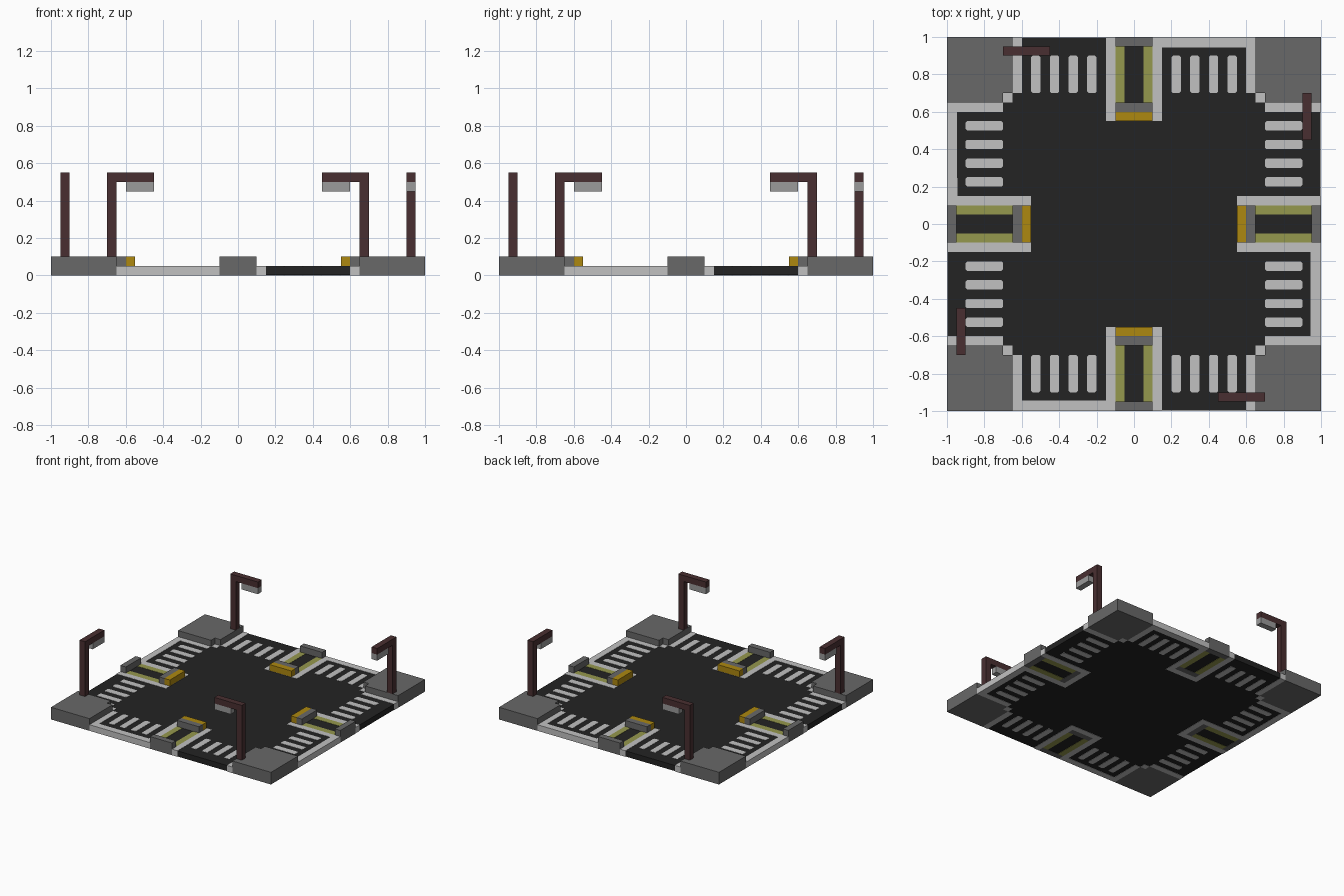
import bpy, bmesh, math
from mathutils import Matrix

if "Cube" in bpy.data.objects:
    bpy.data.objects.remove(bpy.data.objects["Cube"])


def material(name, r, g, b):
    lin = [((c / 255 + 0.055) / 1.055) ** 2.4 if c > 10 else c / 255 / 12.92 for c in (r, g, b)]
    m = bpy.data.materials.new(name)
    m.diffuse_color = (*lin, 1)
    m.use_nodes = True
    m.node_tree.nodes["Principled BSDF"].inputs["Base Color"].default_value = m.diffuse_color
    return m


ASPHALT = material("asphalt_black", 35, 35, 35)
PAVEMENT = material("pavement_grey", 104, 104, 104)
WHITE = material("paint_white", 193, 193, 193)
OLIVE = material("verge_olive", 149, 152, 77)
ORANGE = material("barrier_orange", 173, 136, 16)
BROWN = material("post_brown", 73, 47, 49)
LAMP = material("lamp_grey", 155, 155, 155)

SIDES = ("south", "east", "north", "west")


def prism(name, outline, lo, hi, mat, axis="z", turn=0):
    """Extrude an outline: XY outline along z, or XZ outline along y."""
    bm = bmesh.new()
    place = (lambda u, v, w: (u, v, w)) if axis == "z" else (lambda u, v, w: (u, w, v))
    face = bm.faces.new([bm.verts.new(place(u, v, lo)) for u, v in outline])
    ext = bmesh.ops.extrude_face_region(bm, geom=[face])
    moved = [g for g in ext["geom"] if isinstance(g, bmesh.types.BMVert)]
    bmesh.ops.translate(bm, verts=moved, vec=place(0, 0, hi - lo))
    bm.transform(Matrix.Rotation(turn * math.pi / 2, 4, "Z"))
    bmesh.ops.recalc_face_normals(bm, faces=bm.faces)
    mesh = bpy.data.meshes.new(name)
    bm.to_mesh(mesh)
    bm.free()
    mesh.materials.append(mat)
    ob = bpy.data.objects.new(name, mesh)
    bpy.context.collection.objects.link(ob)
    return ob


def box(name, x0, x1, y0, y1, z0, z1, mat, turn=0, cut=0.0):
    """Box with optional chamfered vertical edges."""
    if cut:
        pts = [(x0 + cut, y0), (x1 - cut, y0), (x1, y0 + cut), (x1, y1 - cut),
               (x1 - cut, y1), (x0 + cut, y1), (x0, y1 - cut), (x0, y0 + cut)]
    else:
        pts = [(x0, y0), (x1, y0), (x1, y1), (x0, y1)]
    return prism(name, pts, z0, z1, mat, turn=turn)


# Road slab, a hair smaller than the markings that pass through it
E = 0.002
box("road_slab", -1 + E, 1 - E, -1 + E, 1 - E, E, 0.05 - E, ASPHALT)

for t, side in enumerate(SIDES):
    # Raised pavement corner with a notched inner corner
    prism(f"pavement_corner_{side}",
          [(0.65, -1), (1, -1), (1, -0.65), (0.7, -0.65), (0.7, -0.7), (0.65, -0.7)],
          0, 0.1, PAVEMENT, turn=t)
    box(f"kerb_corner_{side}", 0.65, 0.7, -0.7, -0.65, 0, 0.05, WHITE, t)

    # Kerbs beside the road and beside the median
    for s, label in ((1, "right"), (-1, "left")):
        a, b = sorted((0.6 * s, 0.65 * s))
        box(f"kerb_{label}_{side}", a, b, -1, -0.7, 0, 0.05, WHITE, t)
        a, b = sorted((0.1 * s, 0.15 * s))
        box(f"median_kerb_{label}_{side}", a, b, -1, -0.55, 0, 0.05, WHITE, t)
        a, b = sorted((0.05 * s, 0.1 * s))
        box(f"median_verge_{label}_{side}", a, b, -0.95, -0.65, 0, 0.05, OLIVE, t)

        # Crossing stripes
        for i in range(4):
            a, b = sorted(((0.2 + 0.1 * i) * s, (0.25 + 0.1 * i) * s))
            box(f"crossing_stripe_{label}_{i + 1}_{side}", a, b, -0.9, -0.7,
                0, 0.05, WHITE, t, cut=0.008)

    # Stop line on the incoming lane
    box(f"stop_line_{side}", -0.6, -0.15, -1, -0.945, 0, 0.05, WHITE, t)

    # Median end blocks and orange barrier
    box(f"median_outer_block_{side}", -0.1, 0.1, -1, -0.95, 0, 0.1, PAVEMENT, t)
    box(f"median_inner_block_{side}", -0.1, 0.1, -0.65, -0.6, 0, 0.1, PAVEMENT, t)
    box(f"median_nose_{side}", -0.1, 0.1, -0.6, -0.55, 0, 0.05, WHITE, t)
    box(f"median_barrier_{side}", -0.1, 0.1, -0.6, -0.55, 0.05, 0.1, ORANGE, t)

    # Street lamp: bent post and hanging light
    prism(f"lamp_post_{side}",
          [(0.65, 0.1), (0.7, 0.1), (0.7, 0.55), (0.45, 0.55), (0.45, 0.5), (0.65, 0.5)],
          -0.95, -0.9, BROWN, axis="y", turn=t)
    box(f"lamp_light_{side}", 0.45, 0.6, -0.95, -0.9, 0.45, 0.5, LAMP, t)
